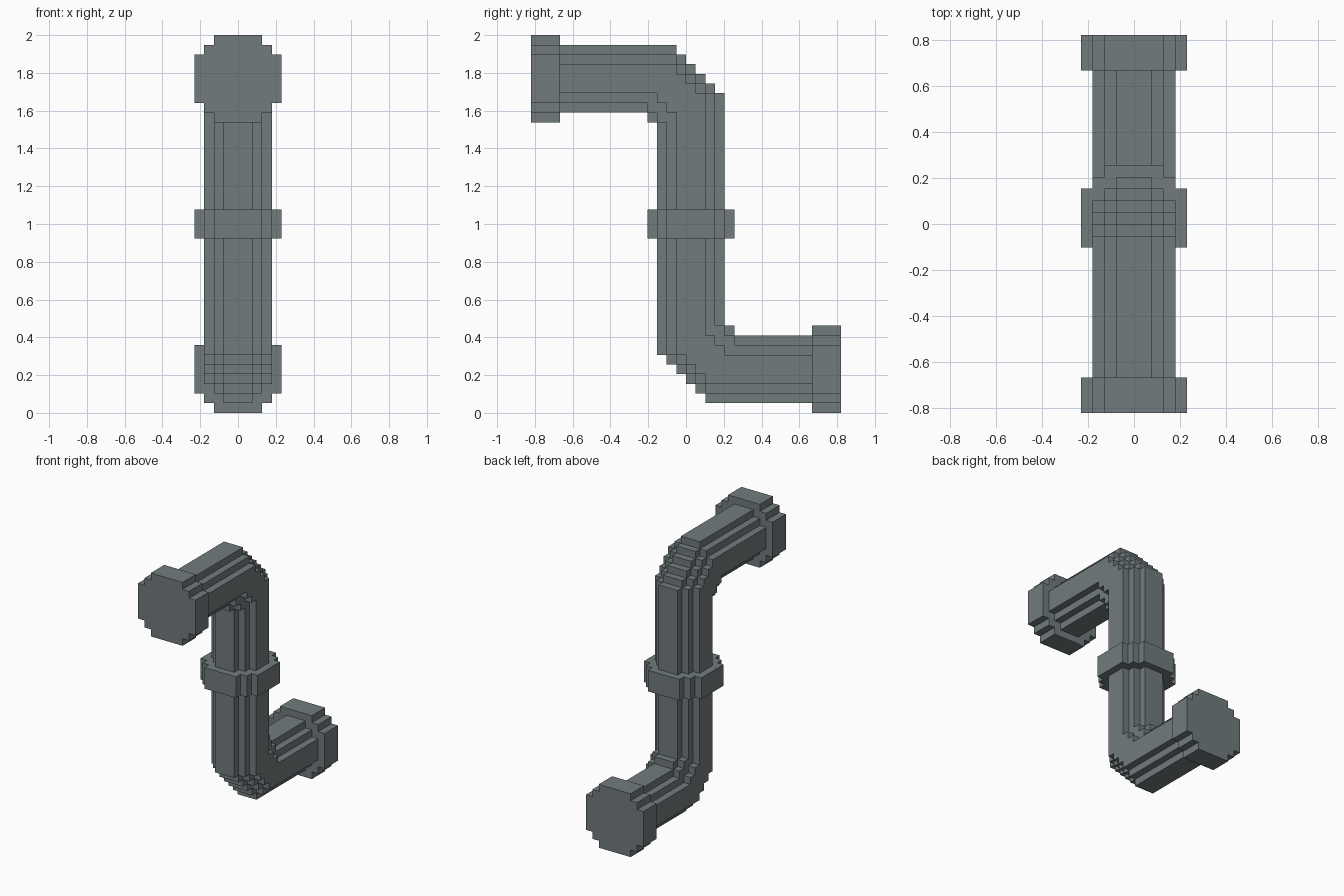
import bpy, bmesh, math
from mathutils import Vector

if "Cube" in bpy.data.objects:
    bpy.data.objects.remove(bpy.data.objects["Cube"])

V = 2 / 39  # size of one block

mat = bpy.data.materials.new("pipe grey")
mat.diffuse_color = (0.165, 0.198, 0.203, 1)
mat.use_nodes = True
mat.node_tree.nodes["Principled BSDF"].inputs["Base Color"].default_value = mat.diffuse_color


def disc(a, b):
    # Stepped round section, nine blocks wide
    return max(abs(a), abs(b)) <= 4 and abs(a) + abs(b) <= 6


def in_pipe(x, y, z):
    # The lower half is the upper half turned over
    if z < 19:
        y, z = -y, 38 - z
    if abs(x) > 3 or not -13 <= y:
        return False
    e = min(2, 3 - abs(x))  # thickness step of this slice
    outer = z < 36 + e and y < 2 + e and y + z <= 33 + e
    inner = z >= 33 - e or y >= -1 - e or y + z >= (29, 27, 26)[e]
    return outer and inner


tests = {
    "upper_flange": lambda x, y, z: -16 <= y <= -14 and disc(x, z - 34),
    "lower_flange": lambda x, y, z: 13 <= y <= 15 and disc(x, z - 4),
    "middle_collar": lambda x, y, z: 18 <= z <= 20 and disc(x, y),
    "bent_pipe": in_pipe,
}

# Sort the blocks into parts, first match wins
cells = {}
for x in range(-4, 5):
    for y in range(-16, 16):
        for z in range(39):
            for name, test in tests.items():
                if test(x, y, z):
                    cells[x, y, z] = name
                    break


def build(name):
    # Outer skin of one part, with flat areas merged
    bm = bmesh.new()
    verts = {}

    def vert(p):
        if p not in verts:
            verts[p] = bm.verts.new(((p[0] - 0.5) * V, p[1] * V, p[2] * V))
        return verts[p]

    for c, part in cells.items():
        if part != name:
            continue
        for axis in range(3):
            for side in (0, 1):
                n = list(c)
                n[axis] += 2 * side - 1
                if tuple(n) in cells:
                    continue
                loop = []
                for u, w in ((0, 0), (1, 0), (1, 1), (0, 1)):
                    p = list(c)
                    p[axis] += side
                    p[(axis + 1) % 3] += u
                    p[(axis + 2) % 3] += w
                    loop.append(vert(tuple(p)))
                bm.faces.new(loop if side else loop[::-1])
    bmesh.ops.dissolve_limit(bm, angle_limit=math.radians(1),
                             verts=bm.verts[:], edges=bm.edges[:])
    mesh = bpy.data.meshes.new(name)
    bm.to_mesh(mesh)
    bm.free()
    mesh.materials.append(mat)
    bpy.context.collection.objects.link(bpy.data.objects.new(name, mesh))


for part_name in tests:
    build(part_name)
